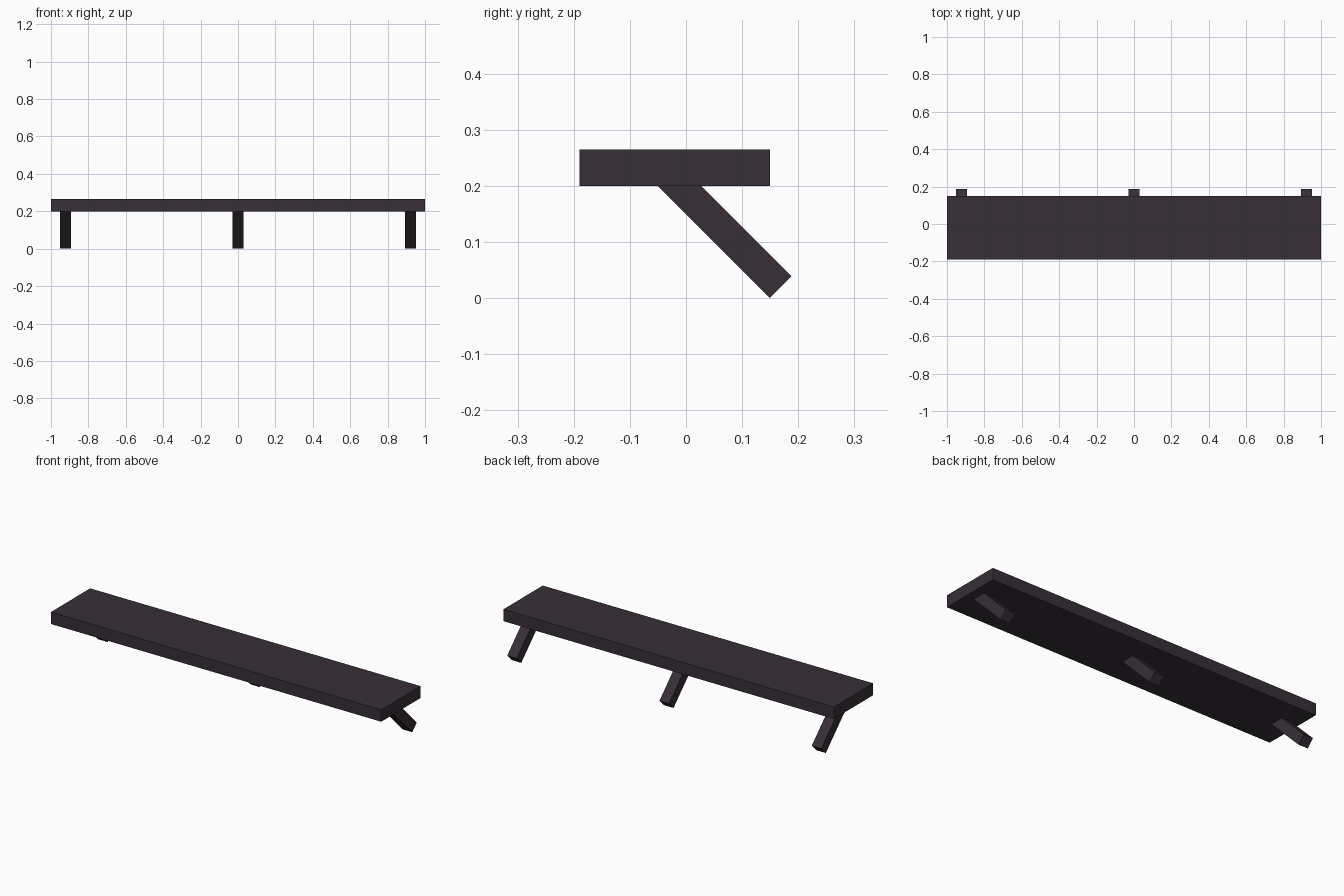
import bpy, bmesh
from mathutils import Vector

if "Cube" in bpy.data.objects:
    bpy.data.objects.remove(bpy.data.objects["Cube"])

mat = bpy.data.materials.new("dark_plum_wood")
mat.diffuse_color = (0.038, 0.028, 0.038, 1)
mat.use_nodes = True
mat.node_tree.nodes["Principled BSDF"].inputs["Base Color"].default_value = mat.diffuse_color


def extrude_profile(name, profile, x0, x1):
    """Extrude a closed (y, z) profile along x."""
    bm = bmesh.new()
    face = bm.faces.new([bm.verts.new((x0, y, z)) for y, z in profile])
    res = bmesh.ops.extrude_face_region(bm, geom=[face])
    moved = [v for v in res["geom"] if isinstance(v, bmesh.types.BMVert)]
    bmesh.ops.translate(bm, verts=moved, vec=Vector((x1 - x0, 0, 0)))
    bmesh.ops.recalc_face_normals(bm, faces=bm.faces)
    mesh = bpy.data.meshes.new(name)
    bm.to_mesh(mesh)
    bm.free()
    mesh.materials.append(mat)
    obj = bpy.data.objects.new(name, mesh)
    bpy.context.collection.objects.link(obj)
    return obj


# Shelf board
extrude_profile("shelf_board",
                [(-0.19, 0.2), (0.15, 0.2), (0.15, 0.265), (-0.19, 0.265)], -1, 1)

# Slanted square brackets, top end set into the board
bracket = [(0.149, 0.0), (0.188, 0.039), (-0.013, 0.24), (-0.052, 0.201)]
for side, x in (("left", -0.922), ("middle", 0), ("right", 0.922)):
    extrude_profile(side + "_bracket", bracket, x - 0.029, x + 0.029)
